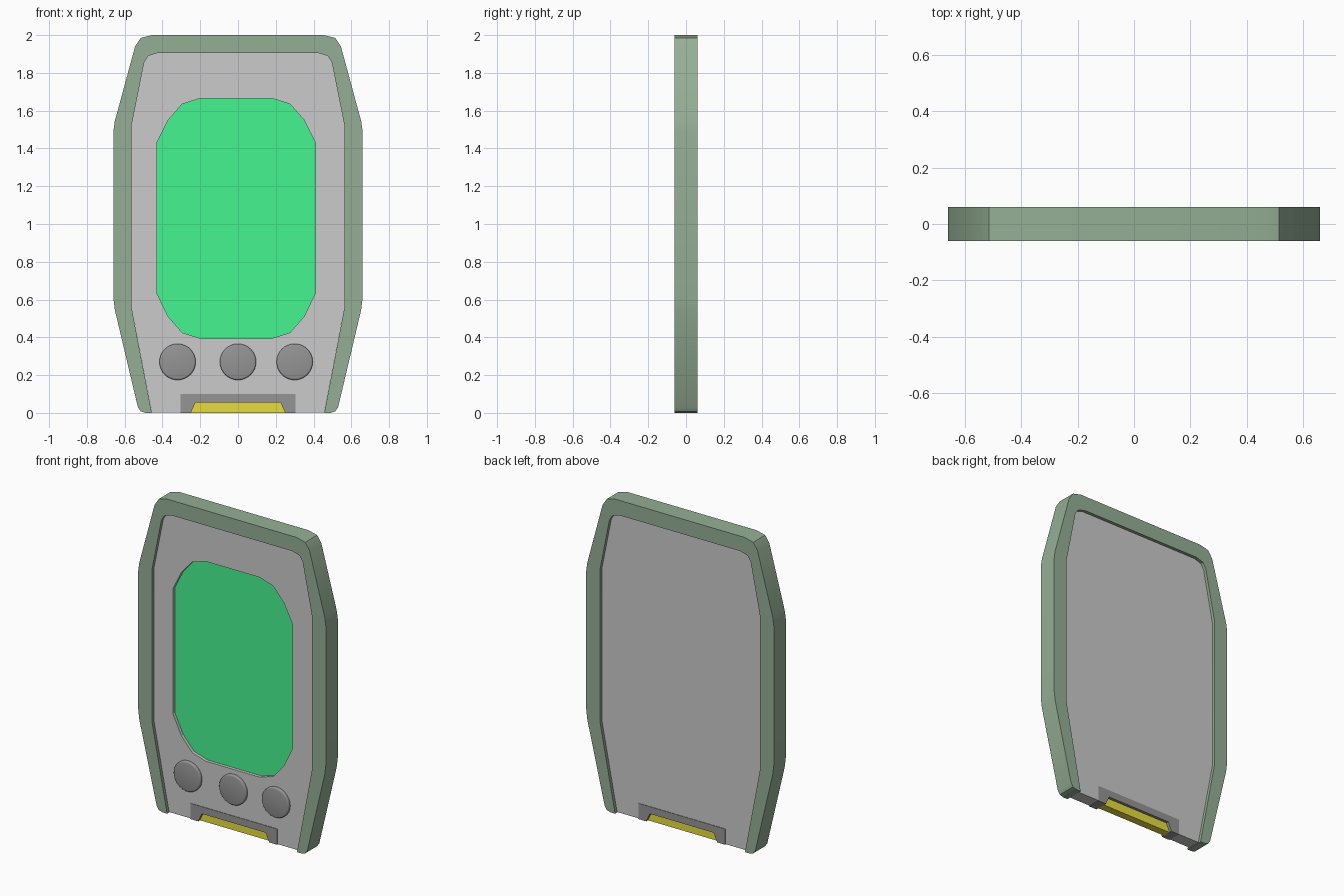
import bpy, bmesh, math

if "Cube" in bpy.data.objects:
    bpy.data.objects.remove(bpy.data.objects["Cube"])


def material(name, rgb):
    m = bpy.data.materials.new(name)
    m.diffuse_color = (*rgb, 1)
    m.use_nodes = True
    m.node_tree.nodes["Principled BSDF"].inputs["Base Color"].default_value = m.diffuse_color
    return m


def mirrored(half, cx=0.0):
    """Close a right-hand half outline by mirroring it about x = cx."""
    return half + [(2 * cx - x, z) for x, z in reversed(half)]


def finish(bm, name, mat=None):
    bmesh.ops.recalc_face_normals(bm, faces=bm.faces)
    me = bpy.data.meshes.new(name)
    bm.to_mesh(me)
    bm.free()
    ob = bpy.data.objects.new(name, me)
    bpy.context.collection.objects.link(ob)
    if mat:
        me.materials.append(mat)
    return ob


def plate(name, outline, y0, y1, mat=None):
    """Extrude an xz outline from y0 to y1."""
    bm = bmesh.new()
    face = bm.faces.new([bm.verts.new((x, y0, z)) for x, z in outline])
    ext = bmesh.ops.extrude_face_region(bm, geom=[face])["geom"]
    for v in ext:
        if isinstance(v, bmesh.types.BMVert):
            v.co.y = y1
    bmesh.ops.triangulate(bm, faces=[f for f in bm.faces if len(f.verts) > 4])
    return finish(bm, name, mat)


def smooth(ob, angle=30):
    bpy.ops.object.select_all(action='DESELECT')
    ob.select_set(True)
    bpy.context.view_layer.objects.active = ob
    bpy.ops.object.shade_smooth_by_angle(angle=math.radians(angle))


green_rubber = material("green_rubber", (0.30, 0.43, 0.30))
screen_green = material("screen_green", (0.06, 0.91, 0.28))
dark_plastic = material("dark_plastic", (0.30, 0.30, 0.30))
contact_yellow = material("contact_yellow", (0.80, 0.72, 0.05))

# Rim: outer silhouette, open at the bottom
outer = [(0.49, 0), (0.515, 0.008), (0.53, 0.03), (0.652, 0.545), (0.66, 0.61),
         (0.66, 1.49), (0.652, 1.545), (0.545, 1.94), (0.515, 1.985), (0.455, 2.0)]
inner = [(0.457, 0), (0.572, 0.56), (0.572, 1.52), (0.502, 1.855),
         (0.48, 1.89), (0.43, 1.905)]
inner = [(x - 0.008 if 0.5 < z < 1.6 else x - 0.005 * (z > 1), z) for x, z in inner]
rim_outline = mirrored(outer) + [(-x, z) for x, z in inner] + inner[::-1]
smooth(plate("rim", rim_outline, -0.06, 0.06, green_rubber))

# Body panel with a notch for the connector
notch = [(0.305, 0.10), (0.305, 0.003), (0.457, 0.003)]
panel = plate("body_panel", mirrored(notch + inner[1:]), -0.04, 0.04)

# Screen pocket cut into the front of the panel
screen_half = [(0.18, 0.395), (0.275, 0.425), (0.35, 0.51), (0.41, 0.635),
               (0.41, 1.43), (0.35, 1.55), (0.275, 1.635), (0.18, 1.665)]
screen_outline = mirrored(screen_half, -0.01)
cutter = plate("screen_cutter", screen_outline, -0.1, -0.015)
cutter.hide_render = True
cut = panel.modifiers.new("pocket", 'BOOLEAN')
cut.operation = 'DIFFERENCE'
cut.object = cutter
bpy.context.view_layer.objects.active = panel
bpy.ops.object.modifier_apply(modifier=cut.name)
bpy.data.objects.remove(cutter)

# Screen
plate("screen", screen_outline, -0.02, -0.012, screen_green)

# Three round buttons with a softened front edge
for i, x in enumerate((-0.32, 0.0, 0.30)):
    bm = bmesh.new()
    bmesh.ops.create_cone(bm, cap_ends=True, segments=32, radius1=0.096,
                          radius2=0.096, depth=0.03)
    top = max(v.co.z for v in bm.verts)
    rim_edges = [e for e in bm.edges if all(abs(v.co.z - top) < 1e-5 for v in e.verts)]
    bmesh.ops.bevel(bm, geom=rim_edges, offset=0.009, segments=3,
                    profile=0.5, affect='EDGES')
    button = finish(bm, f"button_{i + 1}", dark_plastic)
    button.rotation_euler.x = math.pi / 2
    button.location = (x, -0.043, 0.27)
    smooth(button, 40)

# Connector housing with a tapered mouth, and the contact board inside it
mouth = [(0.25, 0), (0.225, 0.055)]
housing = [(0.305, 0.10), (0.305, 0), *mouth]
plate("connector_housing",
      [(x, z) for x, z in housing] + [(-x, z) for x, z in housing[::-1]],
      -0.043, 0.043, dark_plastic)
plate("contact_board", mirrored(mouth), -0.025, 0.025, contact_yellow)
